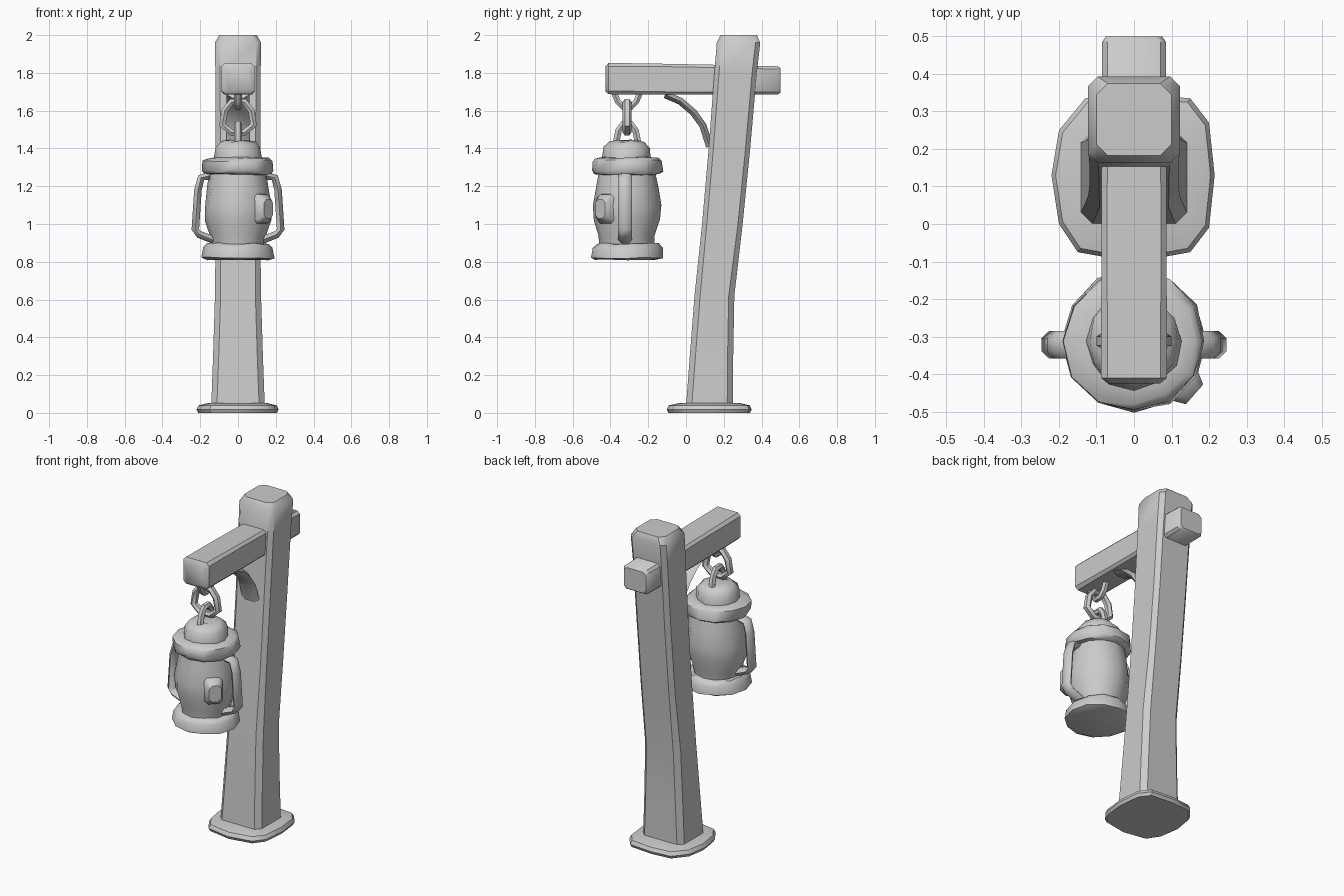
import bpy, math, random
from mathutils import Vector

if "Cube" in bpy.data.objects:
    bpy.data.objects.remove(bpy.data.objects["Cube"])

random.seed(4)


def loft(name, rings, closed=False, angle=40):
    # skin a list of equal-length point rings, capping open ends
    n = len(rings[0])
    verts = [p for r in rings for p in r]
    faces = []
    m = len(rings)
    for i in range(m if closed else m - 1):
        a, b = i * n, ((i + 1) % m) * n
        for j in range(n):
            k = (j + 1) % n
            faces.append((a + j, a + k, b + k, b + j))
    if not closed:
        faces.append(tuple(reversed(range(n))))
        faces.append(tuple(range((m - 1) * n, m * n)))
    me = bpy.data.meshes.new(name)
    me.from_pydata([tuple(v) for v in verts], [], faces)
    ob = bpy.data.objects.new(name, me)
    bpy.context.collection.objects.link(ob)
    bpy.ops.object.select_all(action='DESELECT')
    ob.select_set(True)
    bpy.context.view_layer.objects.active = ob
    bpy.ops.object.mode_set(mode='EDIT')
    bpy.ops.mesh.select_all(action='SELECT')
    bpy.ops.mesh.normals_make_consistent(inside=False)
    bpy.ops.object.mode_set(mode='OBJECT')
    bpy.ops.object.shade_smooth_by_angle(angle=math.radians(angle))
    return ob


def chamfer_rect(u0, u1, v0, v1, c):
    return [(u0 + c, v0), (u1 - c, v0), (u1, v0 + c), (u1, v1 - c),
            (u1 - c, v1), (u0 + c, v1), (u0, v1 - c), (u0, v0 + c)]


def bar(name, path, plane_normal, thick, wide, closed=False, sides=6):
    # sweep an elliptical bar along a flat path
    pts = [Vector(p) for p in path]
    nrm = Vector(plane_normal)
    m = len(pts)
    rings = []
    for i, p in enumerate(pts):
        prev = pts[i - 1] if (closed or i) else p
        nxt = pts[(i + 1) % m] if (closed or i < m - 1) else p
        side = (nxt - prev).normalized().cross(nrm)
        rings.append([p + side * thick * math.cos(t) + nrm * wide * math.sin(t)
                      for t in (2 * math.pi * (j + 0.5) / sides for j in range(sides))])
    return loft(name, rings, closed, 50)


def lathe(name, profile, sides=12, wobble=0.005):
    # worn turned part around the lantern axis
    rings = []
    for r, z in profile:
        rings.append([(rr * math.cos(t), LY + rr * math.sin(t), z + random.uniform(-wobble, wobble))
                      for t, rr in ((2 * math.pi * j / sides, r + random.uniform(-wobble, wobble))
                                    for j in range(sides))])
    return loft(name, rings, angle=45)


# leaning post: z, half width, front y, back y, chamfer
post = [(0.03, 0.142, 0.0, 0.248, 0.03), (0.3, 0.132, 0.02, 0.25, 0.03),
        (0.62, 0.122, 0.045, 0.256, 0.03), (1.0, 0.118, 0.085, 0.30, 0.025),
        (1.4, 0.118, 0.12, 0.34, 0.025), (1.8, 0.12, 0.15, 0.375, 0.025),
        (1.96, 0.122, 0.163, 0.393, 0.025), (2.0, 0.10, 0.182, 0.375, 0.03)]
loft("post", [[(x, y, z) for x, y in chamfer_rect(-w, w, f, b, c)]
              for z, w, f, b, c in post])

# trampled foot slab
foot = [(-0.13, 0.335), (-0.2, 0.25), (-0.22, 0.13), (-0.2, 0.0), (-0.15, -0.075),
        (0.0, -0.102), (0.15, -0.075), (0.2, -0.01), (0.215, 0.13), (0.2, 0.27),
        (0.15, 0.335), (0.0, 0.348)]
loft("foot", [[(x * s, 0.125 + (y - 0.125) * s, z) for x, y in foot]
              for s, z in ((0.96, 0), (1, 0.018), (0.95, 0.04), (0.72, 0.052))])

# cross beam: y, half width, bottom z, top z, chamfer
beam = [(-0.425, 0.07, 1.70, 1.835, 0.02), (-0.41, 0.088, 1.687, 1.853, 0.018),
        (-0.1, 0.087, 1.685, 1.848, 0.015), (0.2, 0.086, 1.685, 1.842, 0.015),
        (0.485, 0.085, 1.685, 1.835, 0.015), (0.5, 0.075, 1.695, 1.825, 0.018)]
loft("beam", [[(x, y, z) for x, z in chamfer_rect(-w, w, b, t, c)]
              for y, w, b, t, c in beam])

# curved brace under the beam
bar("brace", [(0, -0.11, 1.685), (0, -0.03, 1.65), (0, 0.04, 1.59),
              (0, 0.09, 1.52), (0, 0.125, 1.41)], (1, 0, 0), 0.022, 0.06)

# lantern turned parts
LY = -0.312
lathe("lantern_base", [(0.165, 0.812), (0.19, 0.822), (0.186, 0.875), (0.165, 0.895), (0.12, 0.90)])
lathe("lantern_glass", [(0.14, 0.88), (0.148, 0.94), (0.172, 1.02), (0.178, 1.10),
                        (0.165, 1.19), (0.15, 1.28)])
lathe("lantern_lid", [(0.13, 1.26), (0.175, 1.263), (0.189, 1.28), (0.187, 1.335),
                      (0.165, 1.348), (0.128, 1.35), (0.12, 1.405), (0.09, 1.437), (0.05, 1.442)])

# side handles
for s, label in ((-1, "left"), (1, "right")):
    bar(label + "_handle", [(s * 0.15, LY - 0.01, 1.255), (s * 0.195, LY - 0.01, 1.245),
                            (s * 0.212, LY - 0.01, 1.18), (s * 0.226, LY - 0.01, 0.97),
                            (s * 0.205, LY - 0.01, 0.945), (s * 0.13, LY - 0.01, 0.915)],
        (0, 1, 0), 0.023, 0.037)

# wick knob on the glass, facing front right
d = Vector((0.75, -0.66, 0)).normalized()
side = Vector((-d.y, d.x, 0))
rings = []
for out, w, h in ((0.12, 0.055, 0.085), (0.185, 0.05, 0.075), (0.215, 0.035, 0.05)):
    c = Vector((0, LY, 1.08)) + d * out
    rings.append([c + side * u + Vector((0, 0, v))
                  for u, v in chamfer_rect(-w, w, -h, h, 0.018)])
loft("wick_knob", rings)

# lantern loop, chain link and beam staple
bar("lantern_loop", [(0, LY - 0.06, 1.42), (0, LY - 0.045, 1.495), (0, LY - 0.02, 1.53),
                     (0, LY + 0.02, 1.53), (0, LY + 0.045, 1.495), (0, LY + 0.06, 1.42)],
    (1, 0, 0), 0.02, 0.02)
bar("chain_link", [(-0.035, LY, 1.485), (-0.083, LY, 1.525), (-0.07, LY, 1.60), (-0.035, LY, 1.645),
                   (0.035, LY, 1.645), (0.07, LY, 1.60), (0.083, LY, 1.525), (0.035, LY, 1.485)],
    (0, 1, 0), 0.02, 0.024, closed=True)
bar("beam_staple", [(0, LY - 0.07, 1.70), (0, LY - 0.05, 1.65), (0, LY - 0.02, 1.618),
                    (0, LY + 0.02, 1.618), (0, LY + 0.05, 1.65), (0, LY + 0.07, 1.70)],
    (1, 0, 0), 0.018, 0.02)
